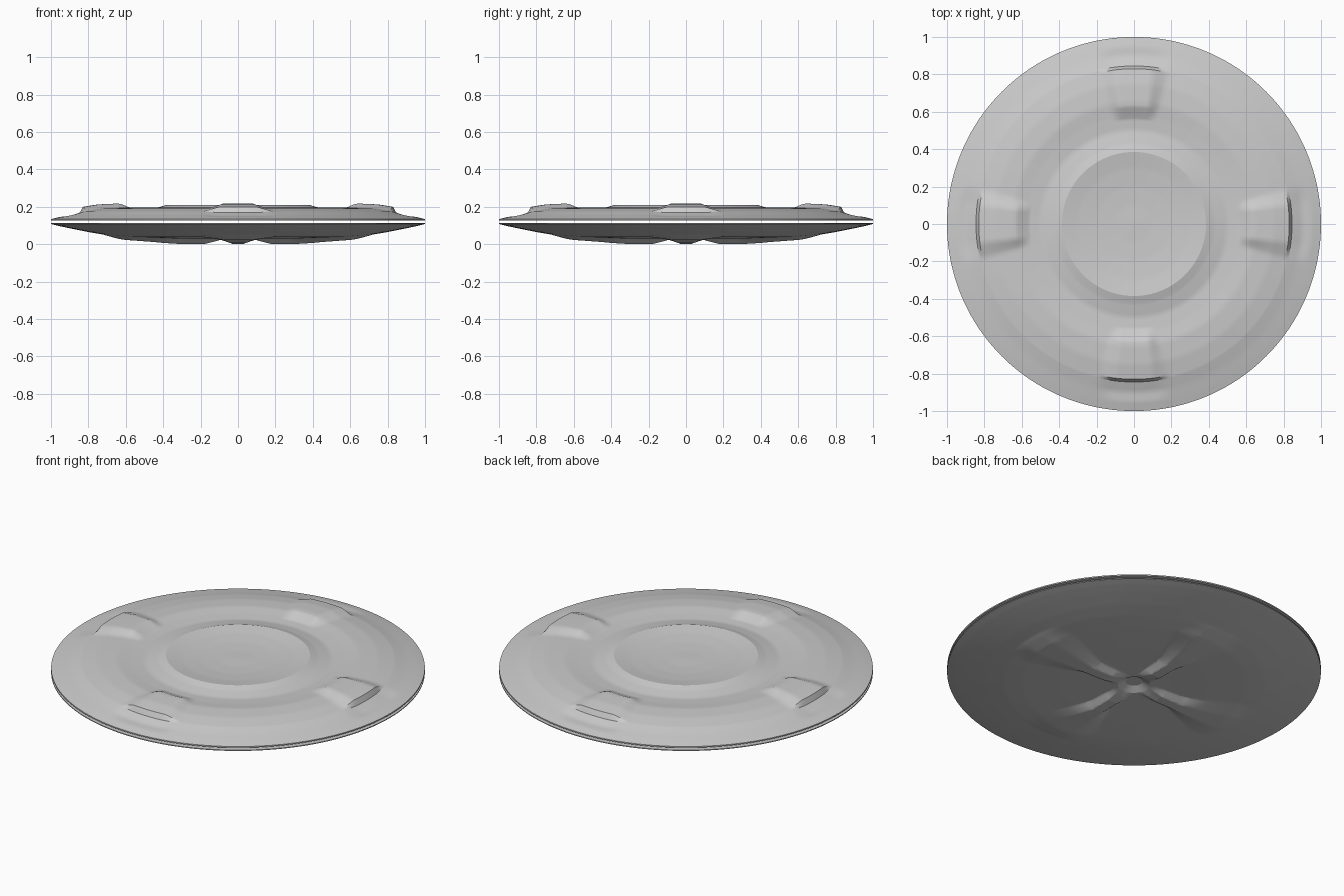
import bpy
import bmesh
from math import sin, cos, pi

cube = bpy.data.objects.get("Cube")
if cube:
    bpy.data.objects.remove(cube, do_unlink=True)

SEGMENTS = 256

grey = bpy.data.materials.new("hull grey")
grey.use_nodes = True
grey.diffuse_color = (0.6, 0.6, 0.6, 1)
grey.node_tree.nodes["Principled BSDF"].inputs["Base Color"].default_value = (0.6, 0.6, 0.6, 1)


def lerp_profile(points, r):
    """Height at radius r along a list of (radius, height) points."""
    if r <= points[0][0]:
        return points[0][1]
    for (r0, z0), (r1, z1) in zip(points, points[1:]):
        if r <= r1:
            return z0 + (z1 - z0) * (r - r0) / (r1 - r0)
    return points[-1][1]


def shell(name, body, relief, half_width, falloff, rim_z):
    """Round shell with the relief repeated on the four axes."""
    radii = {round(i / 60, 4) for i in range(1, 61)}
    radii |= {p[0] for p in body + relief if p[0] > 0}
    bm = bmesh.new()

    def ring(r, height):
        verts = []
        for i in range(SEGMENTS):
            a = 2 * pi * i / SEGMENTS
            verts.append(bm.verts.new((r * cos(a), r * sin(a), height(r, a))))
        return verts

    def surface(r, a):
        nearest = (a + pi / 4) % (pi / 2) - pi / 4
        side = abs(r * sin(nearest))
        blend = 1 - (side - lerp_profile(half_width, r)) / lerp_profile(falloff, r)
        blend = max(0, min(1, blend))
        return lerp_profile(body, r) + lerp_profile(relief, r) * blend

    rings = [ring(r, surface) for r in sorted(radii)]
    rings.append(ring(1, lambda r, a: rim_z))
    for inner, outer in zip(rings, rings[1:]):
        for i in range(SEGMENTS):
            j = (i + 1) % SEGMENTS
            bm.faces.new((inner[i], outer[i], outer[j], inner[j]))
    centre = bm.verts.new((0, 0, body[0][1]))
    for i in range(SEGMENTS):
        bm.faces.new((centre, rings[0][i], rings[0][(i + 1) % SEGMENTS]))
    bm.faces.new(rings[-1])
    bmesh.ops.recalc_face_normals(bm, faces=bm.faces)

    mesh = bpy.data.meshes.new(name)
    bm.to_mesh(mesh)
    bm.free()
    mesh.materials.append(grey)
    obj = bpy.data.objects.new(name, mesh)
    bpy.context.collection.objects.link(obj)
    bpy.ops.object.select_all(action="DESELECT")
    obj.select_set(True)
    bpy.context.view_layer.objects.active = obj
    bpy.ops.object.shade_smooth_by_angle(angle=0.4)
    return obj


# Upper shell: dished centre, shallow groove, four raised housings
shell(
    "upper_hull",
    body=[(0, .188), (.1, .186), (.2, .189), (.3, .197), (.385, .209), (.43, .196),
          (.5, .183), (.58, .188), (.65, .195), (.75, .19), (.84, .175),
          (.9, .158), (.96, .144), (1, .134)],
    relief=[(.56, 0), (.63, .022), (.83, .023), (.845, -.004), (.9, -.008), (.95, 0)],
    half_width=[(.56, .07), (.83, .1), (.9, .12)],
    falloff=[(.56, .04), (.83, .08)],
    rim_z=.127,
)

# Lower shell: central recess with four ridges running outward
shell(
    "lower_hull",
    body=[(0, .05), (.045, .05), (.085, .028), (.2, .03), (.4, .031), (.6, .038),
          (.7, .048), (.8, .065), (.9, .085), (.96, .098), (1, .108)],
    relief=[(.085, 0), (.12, -.012), (.18, -.028), (.3, -.03), (.45, -.021),
            (.63, -.014), (.72, 0)],
    half_width=[(.1, .03), (.3, .03), (.6, .07)],
    falloff=[(.1, .03), (.3, .04), (.6, .12)],
    rim_z=.113,
)
